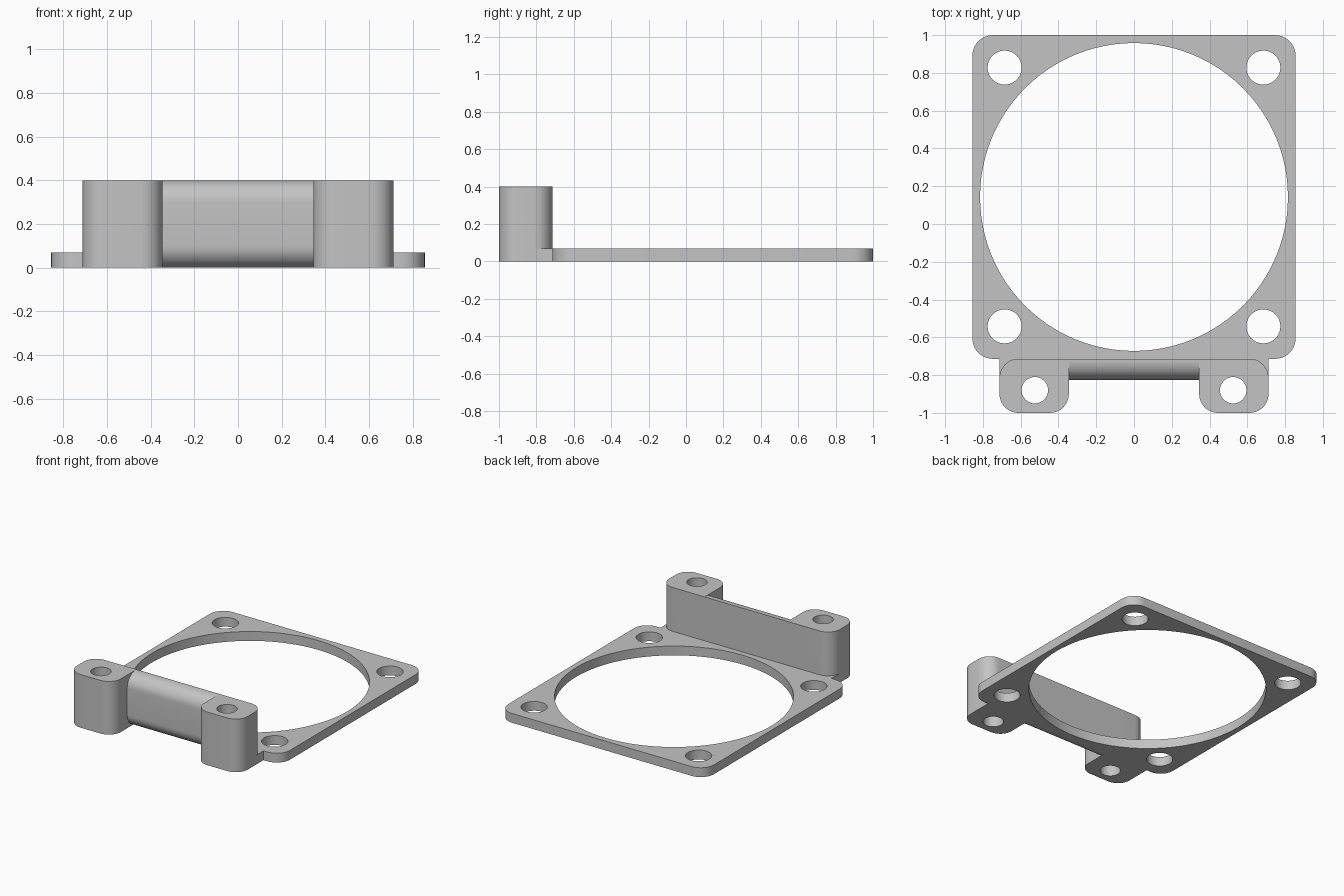
import bpy, bmesh
from math import sin, cos, pi, radians
from mathutils import Vector

cube = bpy.data.objects.get("Cube")
if cube:
    bpy.data.objects.remove(cube, do_unlink=True)

grey = bpy.data.materials.new("plain_grey")
grey.use_nodes = True
COLOUR = (0.55, 0.55, 0.55, 1)
grey.diffuse_color = COLOUR
grey.node_tree.nodes["Principled BSDF"].inputs["Base Color"].default_value = COLOUR


def rounded(x0, x1, y0, y1, radii, steps=10):
    """Rectangle outline; radii run counter-clockwise from (x0, y0)."""
    corners = [(x0, y0, 1, 1), (x1, y0, -1, 1), (x1, y1, -1, -1), (x0, y1, 1, -1)]
    pts = []
    for i, ((x, y, sx, sy), r) in enumerate(zip(corners, radii)):
        if r == 0:
            pts.append((x, y))
            continue
        for k in range(steps + 1):
            a = pi + (i + k / steps) * pi / 2
            pts.append((x + sx * r + r * cos(a), y + sy * r + r * sin(a)))
    return pts


def circle(x, y, r, n):
    return [(x + r * cos(2 * pi * k / n), y + r * sin(2 * pi * k / n)) for k in range(n)]


def prism(name, outline, low, high, along_x=False):
    """Extrude an outline along z, or a (y, z) outline along x."""
    place = (lambda p, h: (h, *p)) if along_x else (lambda p, h: (*p, h))
    bm = bmesh.new()
    face = bm.faces.new([bm.verts.new(place(p, low)) for p in outline])
    top = bmesh.ops.extrude_face_region(bm, geom=[face])["geom"]
    move = Vector(place((0, 0), high - low))
    bmesh.ops.translate(bm, vec=move, verts=[v for v in top if isinstance(v, bmesh.types.BMVert)])
    bmesh.ops.recalc_face_normals(bm, faces=bm.faces)
    mesh = bpy.data.meshes.new(name)
    bm.to_mesh(mesh)
    bm.free()
    mesh.materials.append(grey)
    obj = bpy.data.objects.new(name, mesh)
    bpy.context.collection.objects.link(obj)
    return obj


def combine(base, other, operation):
    mod = base.modifiers.new(operation.lower(), "BOOLEAN")
    mod.operation, mod.object, mod.solver = operation, other, "EXACT"
    bpy.context.view_layer.objects.active = base
    bpy.ops.object.modifier_apply(modifier=mod.name)
    bpy.data.objects.remove(other, do_unlink=True)


THICK, TALL, BACK, MID = 0.07, 0.4, -0.714, 0.143

# Square plate, with a thin strip joining it to the bridge
frame = prism("fan_bracket", rounded(-0.856, 0.856, BACK, 1, [0.11] * 4), 0, THICK)
solids = [prism("joining_strip", rounded(-0.6, 0.6, -0.72, -0.69, [0] * 4), 0, THICK)]

# Bridge with rounded front edges
solids.append(prism("bridge", rounded(-0.825, BACK, 0, TALL, [0.1, 0, 0, 0.1]), -0.45, 0.45, True))

# Mounting lugs and the square feet behind them
for s in (-1, 1):
    x0, x1 = sorted((s * 0.345, s * 0.712))
    radii = [0.1, 0.1, 0.1, 0] if s > 0 else [0.1, 0.1, 0, 0.1]
    solids.append(prism("lug", rounded(x0, x1, -1, BACK, radii), 0, TALL))
    x0, x1 = sorted((s * 0.55, s * 0.712))
    solids.append(prism("foot", rounded(x0, x1, -0.82, -0.66, [0] * 4), 0, THICK))
for part in solids:
    combine(frame, part, "UNION")

# Airflow opening, plate screw holes and lug bores
holes = [(0, MID, 0.815, 96)]
for s in (-1, 1):
    holes += [(s * 0.685, MID + d, 0.09, 40) for d in (-0.685, 0.685)]
    holes.append((s * 0.525, -0.88, 0.07, 40))
for hole in holes:
    combine(frame, prism("cutter", circle(*hole), -0.1, 0.5), "DIFFERENCE")

bpy.ops.object.select_all(action="DESELECT")
frame.select_set(True)
bpy.context.view_layer.objects.active = frame
bpy.ops.object.shade_smooth_by_angle(angle=radians(30))
